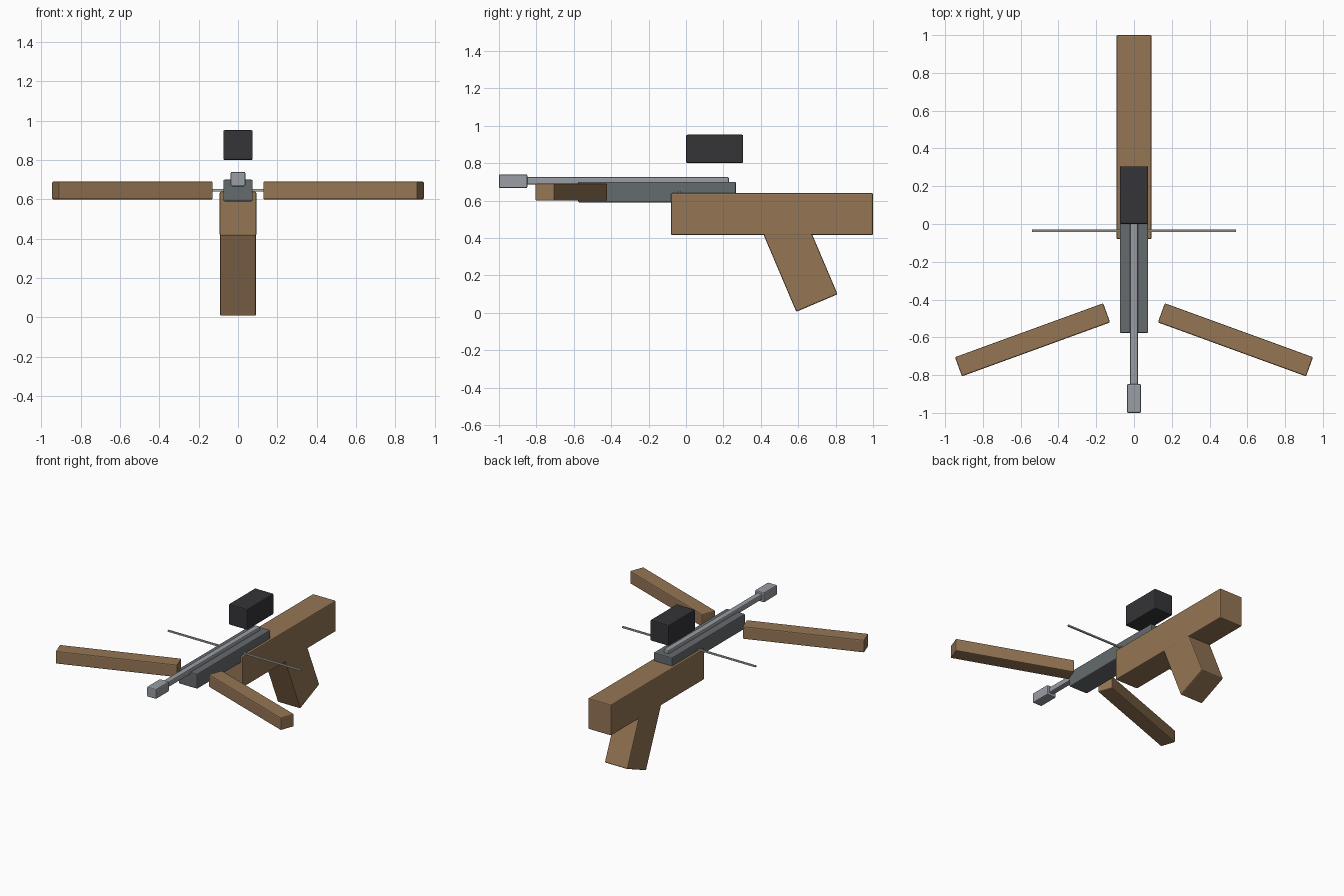
import bpy, math
from mathutils import Matrix

if "Cube" in bpy.data.objects:
    bpy.data.objects.remove(bpy.data.objects["Cube"])


def material(name, rgb):
    m = bpy.data.materials.new(name)
    m.diffuse_color = (*rgb, 1)
    m.use_nodes = True
    m.node_tree.nodes["Principled BSDF"].inputs["Base Color"].default_value = m.diffuse_color
    return m


WOOD = material("wood", (0.30, 0.18, 0.09))
STEEL = material("steel", (0.13, 0.145, 0.155))
BRIGHT = material("bright_steel", (0.32, 0.34, 0.37))
BLACK = material("black", (0.035, 0.035, 0.04))
CORD = material("cord", (0.42, 0.42, 0.40))


def box(name, center, size, mat, bevel=0.007, rot=(0, 0, 0)):
    """Bevelled block, sized in its own axes and then rotated."""
    bpy.ops.mesh.primitive_cube_add(size=1, location=center, rotation=rot)
    ob = bpy.context.object
    ob.name = name
    ob.data.transform(Matrix.Diagonal((*size, 1)))
    ob.data.materials.append(mat)
    mod = ob.modifiers.new("Bevel", 'BEVEL')
    mod.width = bevel
    mod.segments = 2
    return ob


# Stock and raked grip, whose top end is buried in the stock
box("stock", (0, 0.46, 0.5275), (0.186, 1.08, 0.225), WOOD)
tilt = math.radians(23)
length = 0.52
along = (-math.sin(tilt), math.cos(tilt))
box("grip", (0, 0.70 + along[0] * length / 2, 0.052 + along[1] * length / 2),
    (0.184, 0.24, length), WOOD, rot=(tilt, 0, 0))

# Rail carrying the bolt
box("rail", (0, -0.155, 0.645), (0.15, 0.845, 0.11), STEEL)
box("bolt_shaft", (0, -0.3125, 0.705), (0.042, 1.085, 0.04), BRIGHT)
box("bolt_tip", (0, -0.924, 0.703), (0.075, 0.152, 0.073), BRIGHT)

# Sight above the rail
box("sight", (0, 0.153, 0.876), (0.15, 0.305, 0.152), BLACK)

# Swept bow limbs
for side, label in ((-1, "left"), (1, "right")):
    box(label + "_limb", (side * 0.537, -0.613, 0.645), (0.835, 0.108, 0.092),
        WOOD, rot=(0, 0, side * math.radians(-20)))

# Bow string
box("string", (0, -0.036, 0.646), (1.08, 0.012, 0.012), CORD, bevel=0.002)
